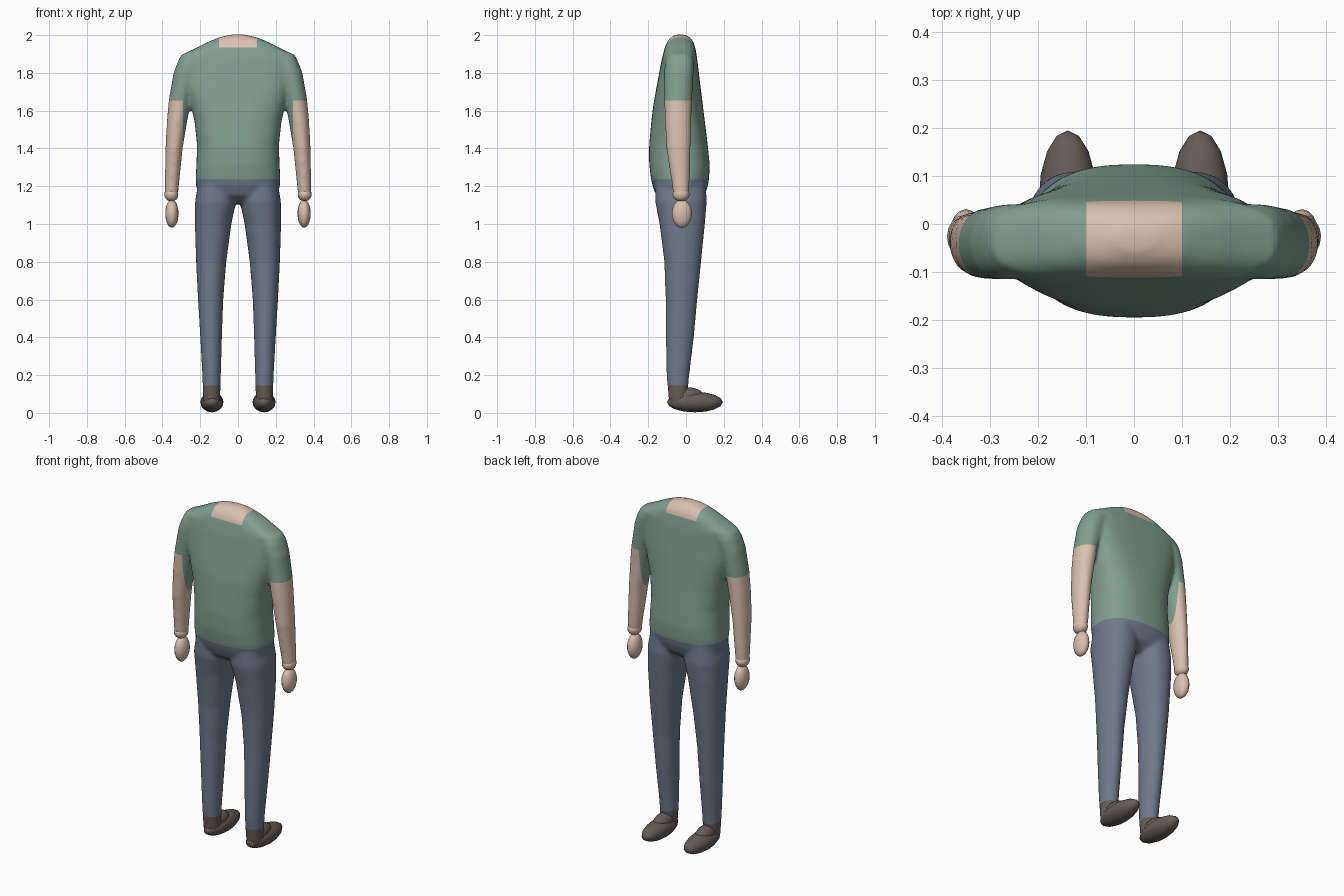
import bpy, bmesh, math
from mathutils import Matrix

if "Cube" in bpy.data.objects:
    bpy.data.objects.remove(bpy.data.objects["Cube"])


def material(name, rgb):
    m = bpy.data.materials.new(name)
    m.use_nodes = True
    m.diffuse_color = (*rgb, 1)
    m.node_tree.nodes["Principled BSDF"].inputs["Base Color"].default_value = (*rgb, 1)
    return m


SHIRT = material("shirt green", (0.22, 0.345, 0.285))
JEANS = material("trouser blue", (0.165, 0.195, 0.26))
SKIN = material("skin", (0.70, 0.53, 0.435))
SHOE = material("shoe brown", (0.13, 0.107, 0.093))


def loft(bm, sections, side=1, n=40):
    """Bridge superellipse rings given as z, x range, y range, power."""
    rings = []
    for z, x0, x1, y0, y1, p in sections:
        ring = []
        for i in range(n):
            a = math.tau * i / n
            c, s = math.cos(a), math.sin(a)
            u = math.copysign(abs(c) ** (2 / p), c)
            v = math.copysign(abs(s) ** (2 / p), s)
            x = (x0 + x1) / 2 + u * (x1 - x0) / 2
            y = (y0 + y1) / 2 + v * (y1 - y0) / 2
            ring.append(bm.verts.new((side * x, y, z)))
        rings.append(ring)
    faces = [bm.faces.new(rings[0]), bm.faces.new(rings[-1])]
    for lo, hi in zip(rings, rings[1:]):
        for i in range(n):
            j = (i + 1) % n
            faces.append(bm.faces.new((lo[i], lo[j], hi[j], hi[i])))
    bmesh.ops.recalc_face_normals(bm, faces=faces)


def add_object(name, bm, mats):
    mesh = bpy.data.meshes.new(name)
    bm.to_mesh(mesh)
    bm.free()
    for m in mats:
        mesh.materials.append(m)
    mesh.shade_smooth()
    obj = bpy.data.objects.new(name, mesh)
    bpy.context.collection.objects.link(obj)
    return obj


def ellipsoid(name, centre, radii, mat, rings=10, along_y=False):
    bm = bmesh.new()
    turn = Matrix.Rotation(math.pi / 2, 4, "X") if along_y else Matrix()
    m = Matrix.Translation(centre) @ Matrix.Diagonal((*radii, 1)) @ turn
    bmesh.ops.create_uvsphere(bm, u_segments=16, v_segments=rings, radius=1, matrix=m)
    return add_object(name, bm, [mat])


# Cross-sections of the trunk, one leg and one arm
trunk = [(z, -w, w, y0, y1, p) for z, w, y0, y1, p in [
    (1.11, 0.1, -0.1, 0.05, 2),
    (1.15, 0.2, -0.157, 0.097, 2.3),
    (1.20, 0.222, -0.177, 0.116, 2.4),
    (1.25, 0.224, -0.187, 0.123, 2.5),
    (1.32, 0.22, -0.195, 0.125, 2.5),
    (1.42, 0.217, -0.195, 0.115, 2.5),
    (1.54, 0.23, -0.184, 0.1, 2.6),
    (1.63, 0.25, -0.173, 0.089, 2.8),
    (1.72, 0.272, -0.157, 0.078, 3),
    (1.80, 0.286, -0.142, 0.068, 3),
    (1.86, 0.293, -0.131, 0.061, 3),
    (1.895, 0.3, -0.122, 0.056, 3.2),
    (1.925, 0.235, -0.115, 0.051, 3.2),
    (1.955, 0.178, -0.105, 0.044, 3),
    (1.985, 0.11, -0.085, 0.025, 2.6),
    (2.003, 0.04, -0.055, -0.005, 2),
]]
leg = [
    (0.05, 0.095, 0.185, -0.09, 0.01, 2),
    (0.14, 0.092, 0.187, -0.098, 0.012, 2),
    (0.22, 0.09, 0.19, -0.104, 0.02, 2),
    (0.40, 0.085, 0.2, -0.107, 0.042, 2),
    (0.60, 0.078, 0.212, -0.108, 0.06, 2),
    (0.80, 0.062, 0.222, -0.115, 0.08, 2.1),
    (1.00, 0.035, 0.228, -0.14, 0.1, 2.2),
    (1.12, 0.01, 0.227, -0.163, 0.11, 2.3),
    (1.28, 0.02, 0.2, -0.16, 0.1, 2.2),
]
arm = [
    (1.15, 0.318, 0.388, -0.068, 0.015, 2),
    (1.20, 0.313, 0.388, -0.073, 0.019, 2),
    (1.40, 0.293, 0.384, -0.104, 0.024, 2),
    (1.55, 0.268, 0.376, -0.112, 0.028, 2),
    (1.66, 0.248, 0.366, -0.115, 0.033, 2),
    (1.80, 0.2, 0.341, -0.116, 0.04, 2.2),
    (1.86, 0.17, 0.318, -0.11, 0.042, 2.4),
    (1.90, 0.16, 0.298, -0.095, 0.03, 2.4),
]

# Fuse trunk, legs and arms into one soft figure
bm = bmesh.new()
loft(bm, trunk)
for side in (1, -1):
    loft(bm, leg, side)
    loft(bm, arm, side)
body = add_object("body", bm, [SHIRT, JEANS, SKIN, SHOE])
remesh = body.modifiers.new("fuse", "REMESH")
remesh.mode = "VOXEL"
remesh.voxel_size = 0.01
soften = body.modifiers.new("soften", "SMOOTH")
soften.factor = 0.5
soften.iterations = 8
depsgraph = bpy.context.evaluated_depsgraph_get()
fused = bpy.data.meshes.new_from_object(body.evaluated_get(depsgraph))
body.modifiers.clear()

# Cut clean colour borders: neck patch, sleeves, waist, trouser hems
NECK_X, NECK_Z, SLEEVE_X, SLEEVE_Z, WAIST, HEM = 0.1, 1.935, 0.29, 1.655, 1.235, 0.145
bm = bmesh.new()
bm.from_mesh(fused)
cuts = [((0, 0, z), (0, 0, 1)) for z in (NECK_Z, SLEEVE_Z, WAIST, HEM)]
cuts += [((s * x, 0, 0), (1, 0, 0)) for x in (NECK_X, SLEEVE_X) for s in (1, -1)]
for co, no in cuts:
    bmesh.ops.bisect_plane(bm, geom=bm.verts[:] + bm.edges[:] + bm.faces[:],
                           plane_co=co, plane_no=no, dist=1e-5)
for f in bm.faces:
    c = f.calc_center_median()
    x = abs(c.x)
    if (x > SLEEVE_X and c.z < SLEEVE_Z) or (x < NECK_X and c.z > NECK_Z):
        f.material_index = 2
    elif c.z > WAIST:
        f.material_index = 0
    else:
        f.material_index = 1 if c.z > HEM else 3
    f.smooth = True
# Write the coloured faces back into the body's own mesh, which holds the materials
bm.to_mesh(body.data)
bm.free()
bpy.data.meshes.remove(fused)

# Hands, wrists and shoes on both sides
for side, label in ((1, "left"), (-1, "right")):
    ellipsoid(label + "_wrist", (side * 0.353, -0.026, 1.157), (0.037, 0.045, 0.038), SKIN)
    ellipsoid(label + "_hand", (side * 0.35, -0.022, 1.055), (0.035, 0.053, 0.075), SKIN)
    ellipsoid(label + "_shoe", (side * 0.138, 0.047, 0.057), (0.061, 0.148, 0.054), SHOE,
              rings=8, along_y=True)
    ellipsoid(label + "_instep", (side * 0.138, 0.012, 0.085), (0.046, 0.085, 0.05), SHOE,
              along_y=True)
